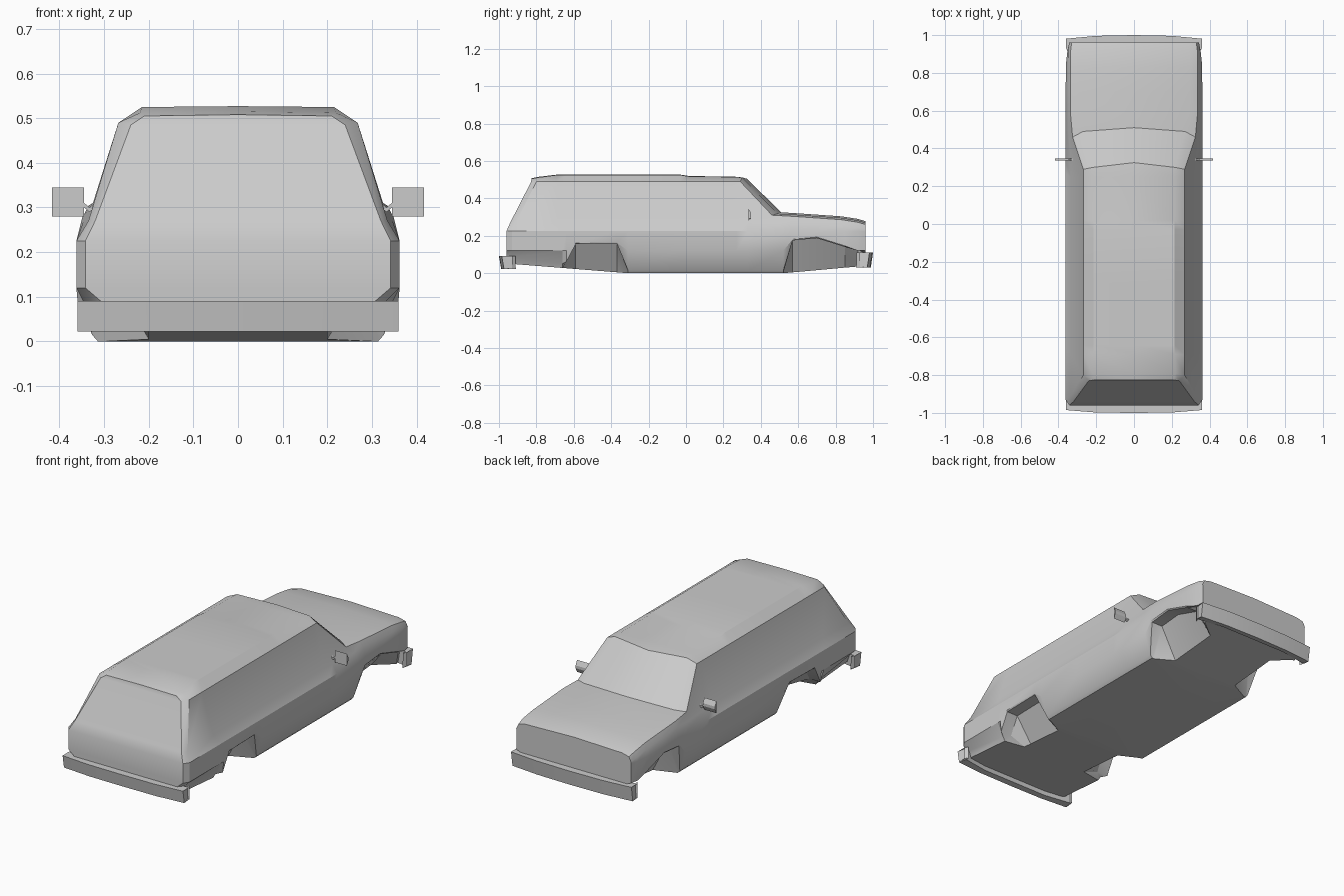
import bpy
import bmesh
from math import radians

cube = bpy.data.objects.get("Cube")
if cube:
    bpy.data.objects.remove(cube, do_unlink=True)

GREY = (0.6, 0.6, 0.6, 1.0)
paint = bpy.data.materials.new("light grey")
paint.use_nodes = True
paint.diffuse_color = GREY
paint.node_tree.nodes["Principled BSDF"].inputs["Base Color"].default_value = GREY


def loft(name, rings, angle=30):
    """Skin closed rings of equal length and cap both ends with mirrored strips."""
    bm = bmesh.new()
    loops = [[bm.verts.new(p) for p in ring] for ring in rings]
    n = len(loops[0])
    for a, b in zip(loops, loops[1:]):
        for i in range(n):
            j = (i + 1) % n
            bm.faces.new((a[i], a[j], b[j], b[i]))
    for ring in (loops[0], loops[-1]):
        for i in range(n // 2):
            strip = (ring[i], ring[i + 1], ring[n - i - 1], ring[(n - i) % n])
            corners = list(dict.fromkeys(strip))
            if len(corners) > 2:
                bm.faces.new(corners)
    bmesh.ops.remove_doubles(bm, verts=bm.verts, dist=0.0005)
    bmesh.ops.recalc_face_normals(bm, faces=bm.faces)
    mesh = bpy.data.meshes.new(name)
    bm.to_mesh(mesh)
    bm.free()
    mesh.materials.append(paint)
    obj = bpy.data.objects.new(name, mesh)
    bpy.context.collection.objects.link(obj)
    bpy.ops.object.select_all(action="DESELECT")
    obj.select_set(True)
    bpy.context.view_layer.objects.active = obj
    bpy.ops.object.shade_smooth_by_angle(angle=radians(angle))
    return obj


def floor_height(y):
    """Floor is flat between the axles and rises towards both bumpers."""
    if y < -0.31:
        return (-0.31 - y) * 0.08
    return max(0.0, (y - 0.52) * 0.09)


def lower(y, side, sill, arch=False):
    """Half section from the floor centre to the waist crease."""
    zf = floor_height(y)
    if arch:
        under = [(0.2, y, zf), (0.29, y, sill), (side - 0.005, y, sill)]
    else:
        under = [(side - 0.06, y, zf), (side - 0.048, y, zf), (side - 0.035, y, sill + 0.015)]
    return [(0, y, zf)] + under + [(side, y, max(0.12, sill + 0.006)), (side, y, 0.225)]


def roof(y, top=0.527):
    return [(0.335, y, 0.27), (0.268, y, 0.49), (0.215, y, top - 0.002), (0, y, top)]


def hood(y, z, side=0.335):
    return [(side + 0.014, y, z - 0.045), (side, y, z - 0.018), (side - 0.04, y, z - 0.008), (0, y, z)]


# Sloped tailgate, windscreen top and windscreen base
tail_edge = [(0.32, -0.94, 0.27), (0.24, -0.83, 0.485), (0.21, -0.825, 0.505), (0, -0.825, 0.508)]
tail_side = [(0.335, -0.91, 0.27), (0.268, -0.8, 0.49), (0.22, -0.79, 0.512), (0, -0.79, 0.515)]
screen_top = [(0.335, 0.33, 0.27), (0.268, 0.29, 0.49), (0.215, 0.3, 0.512), (0, 0.325, 0.505)]
screen_base = [(0.346, 0.5, 0.27), (0.325, 0.46, 0.31), (0.27, 0.49, 0.318), (0, 0.51, 0.325)]

# Body shell, from the tailgate to the nose
halves = [
    lower(-0.96, 0.342, 0.075) + tail_edge,
    lower(-0.93, 0.362, 0.07) + tail_side,
    lower(-0.66, 0.362, 0.035) + roof(-0.69),
    lower(-0.64, 0.362, 0.06, True) + roof(-0.64),
    lower(-0.59, 0.362, 0.155, True) + roof(-0.59),
    lower(-0.37, 0.362, 0.16, True) + roof(-0.37),
    lower(-0.31, 0.362, 0) + roof(-0.31),
    lower(-0.03, 0.362, 0) + roof(-0.03),
    lower(0.02, 0.362, 0) + roof(0.02, 0.519),
    lower(0.27, 0.362, 0) + roof(0.25, 0.517),
    lower(0.33, 0.362, 0) + screen_top,
    lower(0.52, 0.362, 0) + screen_base,
    lower(0.57, 0.362, 0.175, True) + hood(0.57, 0.322),
    lower(0.7, 0.362, 0.187, True) + hood(0.7, 0.313),
    lower(0.85, 0.36, 0.14, True) + hood(0.83, 0.304),
    lower(0.92, 0.352, 0.11) + hood(0.92, 0.29),
    lower(0.96, 0.342, 0.09) + hood(0.96, 0.278, 0.33),
]
loft("body_shell", [h + [(-x, y, z) for x, y, z in h[-2:0:-1]] for h in halves])


def bumper(name, d, bottom, top, bow):
    """Bar across the car with ends wrapping back round the corners."""
    path = [(0.348, 0.912, 0.91), (0.36, 0.93, 0.985 - bow), (0.2, 0.955, 0.998 - bow / 2)]
    path += [(0, 0.955, 1.0)]
    path += [(-x, a, b) for x, a, b in path[-2::-1]]
    rings = []
    for x, inner, outer in path:
        outer = max(outer, inner + 0.01)
        rings.append([(x, d * inner, bottom + 0.004), (x, d * (outer - 0.012), bottom),
                      (x, d * outer, top), (x, d * inner, top)])
    loft(name, rings, 25)


bumper("rear_bumper", -1, 0.022, 0.091, 0)
bumper("front_bumper", 1, 0.03, 0.11, 0.004)

# Wedge shaped door mirrors on thin stalks
for s, side in ((1, "left"), (-1, "right")):
    loft(side + "_mirror", [[(s * x, 0.335, 0.28), (s * x, 0.348, 0.305), (s * x, 0.348, 0.32),
                             (s * x, 0.335, 0.345)] for x in (0.345, 0.417)], 20)
    loft(side + "_mirror_stalk", [[(s * x, 0.336, z), (s * x, 0.346, z),
                                   (s * x, 0.346, z + 0.01), (s * x, 0.336, z + 0.01)]
                                  for x, z in ((0.32, 0.3), (0.333, 0.29), (0.35, 0.305))], 20)
